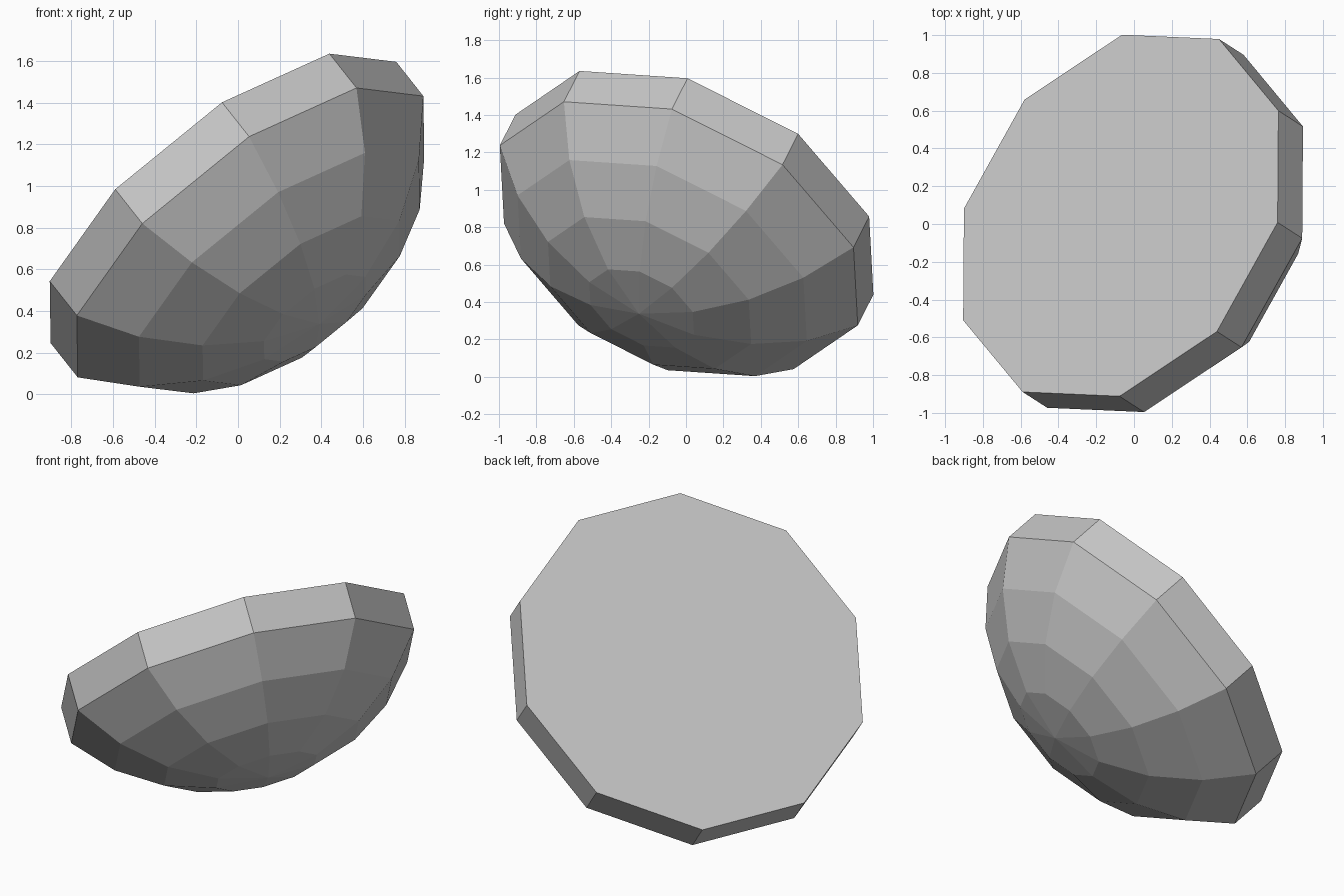
import bpy
import bmesh
from math import sin, cos, asin, tau
from mathutils import Matrix, Vector

if "Cube" in bpy.data.objects:
    bpy.data.objects.remove(bpy.data.objects["Cube"], do_unlink=True)

SIDES = 10
RADIUS = 1.071        # flat top and rim band
BAND = 0.226          # height of the rim band
DOME = 0.575          # depth of the rounded underside
DOME_STEPS = 4

grey = bpy.data.materials.new("plain grey")
grey.use_nodes = True
colour = (0.56, 0.56, 0.56, 1.0)
grey.diffuse_color = colour
grey.node_tree.nodes["Principled BSDF"].inputs["Base Color"].default_value = colour

# Half profile: centre of the flat top, rim band, then a spherical cap to the pole
ball = (RADIUS ** 2 + DOME ** 2) / (2 * DOME)
sweep = asin(RADIUS / ball)
profile = [(0, 0), (RADIUS, 0)]
for i in range(DOME_STEPS + 1):
    a = sweep * (1 - i / DOME_STEPS)
    profile.append((ball * sin(a), -BAND - DOME + ball * (1 - cos(a))))

# Revolve the profile into a ten-sided solid
bm = bmesh.new()
verts = [bm.verts.new((r, 0, z)) for r, z in profile]
edges = [bm.edges.new(pair) for pair in zip(verts, verts[1:])]
bmesh.ops.spin(bm, geom=verts + edges, cent=(0, 0, 0), axis=(0, 0, 1),
               angle=tau, steps=SIDES)
bmesh.ops.remove_doubles(bm, verts=bm.verts[:], dist=0.001)

# Merge the top wedges into one flat face
top = [f for f in bm.faces if all(abs(v.co.z) < 0.001 for v in f.verts)]
bmesh.ops.dissolve_faces(bm, faces=top, use_verts=True)
bmesh.ops.recalc_face_normals(bm, faces=bm.faces[:])

mesh = bpy.data.meshes.new("faceted_dome")
bm.to_mesh(mesh)
bm.free()
mesh.materials.append(grey)
dome = bpy.data.objects.new("faceted_dome", mesh)
bpy.context.collection.objects.link(dome)

# Tip the solid so its flat top faces up, back and to one side
up = Vector((-0.576, 0.370, 0.728)).normalized()
side = Vector((0.476, -0.574, 0.667))
side = (side - up * side.dot(up)).normalized()
turn = Matrix((side, up.cross(side), up)).transposed().to_4x4()
dome.matrix_world = Matrix.Translation((-0.07, 0.045, 0.921)) @ turn
